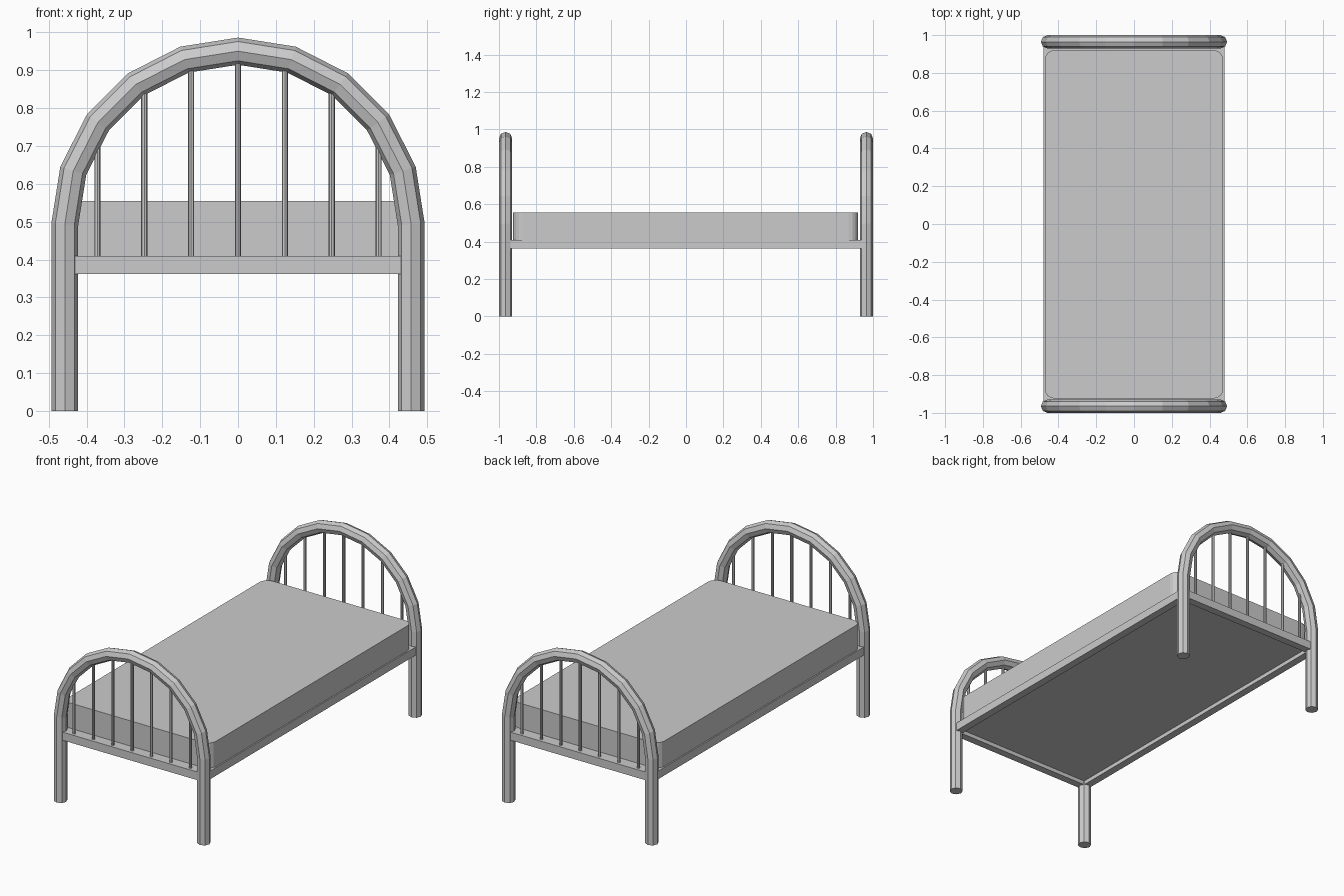
import bpy
import bmesh
from math import sin, cos, pi, sqrt
from mathutils import Vector

cube = bpy.data.objects.get("Cube")
if cube:
    bpy.data.objects.remove(cube, do_unlink=True)

grey = bpy.data.materials.new("plain grey")
grey.use_nodes = True
GREY = (0.6, 0.6, 0.6, 1)
grey.diffuse_color = GREY
grey.node_tree.nodes["Principled BSDF"].inputs["Base Color"].default_value = GREY

ARCH_R, TUBE_R, END_Y, SPRING_Z = 0.4575, 0.0355, 0.9645, 0.493
RAIL_W, RAIL_BOTTOM, RAIL_TOP, MATTRESS_TOP = 0.044, 0.362, 0.409, 0.5545
PANEL_BOTTOM = 0.385


def finish(name, bm):
    bmesh.ops.recalc_face_normals(bm, faces=bm.faces)
    mesh = bpy.data.meshes.new(name)
    bm.to_mesh(mesh)
    bm.free()
    mesh.materials.append(grey)
    obj = bpy.data.objects.new(name, mesh)
    bpy.context.collection.objects.link(obj)
    return obj


def add_box(bm, low, high):
    low, high = Vector(low), Vector(high)
    verts = bmesh.ops.create_cube(bm, size=1)["verts"]
    for v in verts:
        v.co = (low + high) / 2 + v.co * (high - low)


def tube(name, path, y, radius, sides=8):
    """Sweep a polygon along a path in the xz plane, with mitred joints."""
    bm = bmesh.new()
    pts = [Vector((x, 0, z)) for x, z in path]
    rings = []
    for i, p in enumerate(pts):
        before = (p - pts[i - 1]).normalized() if i else None
        after = (pts[i + 1] - p).normalized() if i + 1 < len(pts) else None
        tangent = ((before or after) + (after or before)).normalized()
        normal = Vector((-tangent.z, 0, tangent.x))
        normal /= tangent.dot(before or after)
        ring = []
        for k in range(sides):
            a = 2 * pi * k / sides
            co = p + normal * (radius * cos(a))
            ring.append(bm.verts.new((co.x, y + radius * sin(a), co.z)))
        rings.append(ring)
    for r, s in zip(rings, rings[1:]):
        for k in range(sides):
            n = (k + 1) % sides
            bm.faces.new((r[k], r[n], s[n], s[k]))
    bm.faces.new(rings[0])
    bm.faces.new(rings[-1])
    return finish(name, bm)


# Arched end frames with their legs and upright bars
arch = [(-ARCH_R * cos(pi * i / 10), SPRING_Z + ARCH_R * sin(pi * i / 10))
        for i in range(11)]
path = [(-ARCH_R, 0)] + arch + [(ARCH_R, 0)]
for side, y in (("foot", -END_Y), ("head", END_Y)):
    tube(side + "_arch", path, y, TUBE_R)
    for i in range(-3, 4):
        x = i * 0.1238
        top = SPRING_Z + sqrt(ARCH_R ** 2 - x * x) - 0.02
        tube(f"{side}_bar_{i + 4}", [(x, RAIL_TOP - 0.01), (x, top)], y, 0.0082)

# Rails joining the legs
h = RAIL_W / 2
for name, s in (("right", -1), ("left", 1)):
    bm = bmesh.new()
    add_box(bm, (s * ARCH_R - h, -END_Y, RAIL_BOTTOM),
            (s * ARCH_R + h, END_Y, RAIL_TOP))
    finish(name + "_side_rail", bm)
for name, s in (("foot", -1), ("head", 1)):
    bm = bmesh.new()
    add_box(bm, (-ARCH_R, s * END_Y - h, RAIL_BOTTOM),
            (ARCH_R, s * END_Y + h, RAIL_TOP))
    finish(name + "_rail", bm)

# Base panel set between the rails
bm = bmesh.new()
add_box(bm, (-ARCH_R, -END_Y, PANEL_BOTTOM), (ARCH_R, END_Y, RAIL_TOP - 0.001))
finish("base_panel", bm)

# Mattress with rounded upright corners
bm = bmesh.new()
add_box(bm, (-0.472, -0.924, RAIL_TOP), (0.472, 0.92, MATTRESS_TOP))
upright = [e for e in bm.edges
           if abs(e.verts[0].co.z - e.verts[1].co.z) > 0.1]
bmesh.ops.bevel(bm, geom=upright, offset=0.05, segments=4, profile=0.5,
                affect="EDGES")
finish("mattress", bm)
